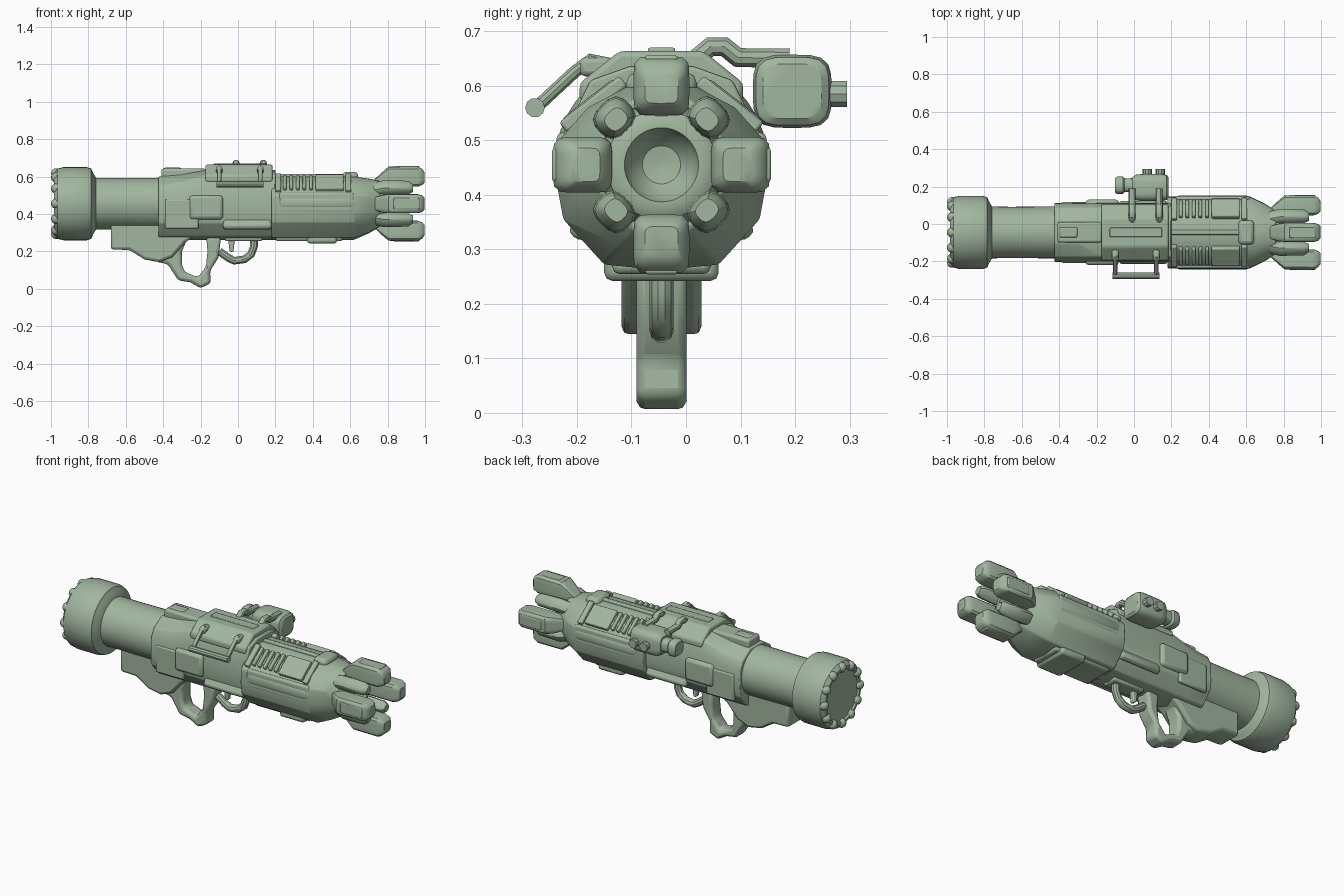
import bpy
import bmesh
from math import cos, sin, pi, radians
from mathutils import Matrix, Vector

if "Cube" in bpy.data.objects:
    bpy.data.objects.remove(bpy.data.objects["Cube"])

AXIS = Vector((0, -.045, .455))

green = bpy.data.materials.new("sage_green")
green.use_nodes = True
green.diffuse_color = (.36, .47, .35, 1)
green.node_tree.nodes["Principled BSDF"].inputs["Base Color"].default_value = green.diffuse_color


def finish(obj, bevel=0.0, angle=35):
    """Material, smooth shading and optional rounded edges."""
    obj.data.materials.clear()
    obj.data.materials.append(green)
    bpy.ops.object.select_all(action='DESELECT')
    obj.select_set(True)
    bpy.context.view_layer.objects.active = obj
    bpy.ops.object.shade_smooth_by_angle(angle=radians(angle))
    if bevel:
        mod = obj.modifiers.new("rounded_edges", 'BEVEL')
        mod.width = bevel
        mod.segments = 2
        mod.limit_method = 'ANGLE'
        mod.angle_limit = radians(30)
    return obj


def from_bmesh(name, bm, bevel=0.0, angle=35):
    bmesh.ops.recalc_face_normals(bm, faces=bm.faces)
    mesh = bpy.data.meshes.new(name)
    bm.to_mesh(mesh)
    bm.free()
    obj = bpy.data.objects.new(name, mesh)
    bpy.context.collection.objects.link(obj)
    return finish(obj, bevel, angle)


def loft(name, rings, bevel=0.0, angle=35):
    """Skin a row of equal rings and close both ends."""
    bm = bmesh.new()
    rows = [[bm.verts.new(p) for p in ring] for ring in rings]
    for a, b in zip(rows, rows[1:]):
        for i in range(len(a)):
            j = (i + 1) % len(a)
            bm.faces.new((a[i], a[j], b[j], b[i]))
    bm.faces.new(rows[0])
    bm.faces.new(rows[-1])
    return from_bmesh(name, bm, bevel, angle)


def hull_ring(x, half):
    """Mirror half a section, listed from the top centre to the bottom centre."""
    side = [Vector((x, AXIS.y + y, z)) for y, z in half]
    other = [Vector((x, AXIS.y - y, z)) for y, z in half[-2:0:-1]]
    return side + other


def soft_ring(x, y, z, half_y, half_z, power=5, count=28):
    ring = []
    for i in range(count):
        c, s = cos(2 * pi * i / count), sin(2 * pi * i / count)
        size = (abs(c) ** power + abs(s) ** power) ** (-1 / power)
        ring.append(Vector((x, y + half_y * c * size, z + half_z * s * size)))
    return ring


def lathe(name, profile, angle=35):
    return loft(name, [soft_ring(x, AXIS.y, AXIS.z, r, r, 2, 40) for x, r in profile], 0, angle)


def slab(name, outline, half_width, bevel):
    """Side outline given thickness across the model."""
    return loft(name, [[Vector((x, AXIS.y + side * half_width, z)) for x, z in outline]
                       for side in (-1, 1)], bevel)


def block(name, centre, size, bevel=.01, tilt=0):
    bm = bmesh.new()
    bmesh.ops.create_cube(bm, size=1)
    bm.transform(Matrix.Translation(centre) @ Matrix.Rotation(tilt, 4, 'X') @ Matrix.Diagonal((*size, 1)))
    return from_bmesh(name, bm, bevel)


def tube(name, points, radius):
    curve = bpy.data.curves.new(name, 'CURVE')
    curve.dimensions = '3D'
    curve.bevel_depth = radius
    curve.bevel_resolution = 3
    curve.use_fill_caps = True
    spline = curve.splines.new('POLY')
    spline.points.add(len(points) - 1)
    for target, p in zip(spline.points, points):
        target.co = (*p, 1)
    obj = bpy.data.objects.new(name, curve)
    bpy.context.collection.objects.link(obj)
    bpy.ops.object.select_all(action='DESELECT')
    obj.select_set(True)
    bpy.context.view_layer.objects.active = obj
    bpy.ops.object.convert(target='MESH')
    return finish(bpy.context.view_layer.objects.active)


def spin(obj, angle):
    """Turn a part about the barrel axis."""
    obj.data.transform(Matrix.Translation(AXIS) @ Matrix.Rotation(angle, 4, 'X') @ Matrix.Translation(-AXIS))


# Rear drum with studs round its rim, and the barrel
lathe("rear_drum", [(-.975, .02), (-.975, .145), (-.985, .15), (-.985, .165), (-.965, .188),
                    (-.93, .196), (-.81, .196), (-.785, .188), (-.775, .165), (-.76, .14)])
lathe("rear_barrel", [(-.79, .139), (-.66, .137), (-.4, .139)])
for k in range(12):
    bm = bmesh.new()
    bmesh.ops.create_uvsphere(bm, u_segments=14, v_segments=8, radius=.027)
    bm.transform(Matrix.Translation(AXIS + Vector((-.973, 0, .162))))
    spin(from_bmesh("drum_stud", bm, 0, 60), k * pi / 6)

# Receiver: shoulders grow towards the front
low = [(.158, .40), (.15, .35), (.09, .28), (0, .262)]
loft("receiver", [hull_ring(x, [(0, top), (.06, top), (.13, shoulder), (.155, shoulder - .05)] + low)
                  for x, top, shoulder in ((-.425, .60, .555), (-.3, .61, .57), (-.17, .635, .61), (.2, .635, .61))],
     .006)
block("rear_top_plate", (-.29, -.045, .612), (.24, .11, .062), .012)
block("rear_top_catch", (-.35, -.045, .62), (.1, .06, .056), .012)
loft("top_rail", [hull_ring(x, [(0, .664), (.077, .664), (.15, .605), (.15, .57), (0, .57)])
                  for x in (-.175, .185)], .01)
block("top_rail_groove_bar", (.01, -.045, .664), (.28, .05, .012), .004)
for side in (-1, 1):
    y = AXIS.y + side * .15
    block("side_box", (-.17, y, .435), (.18, .05, .13), .018)
    block("side_step", (-.3, y, .40), (.18, .025, .16), .01)
    block("lower_side_panel", (.05, AXIS.y + side * .135, .36), (.26, .04, .09), .015, side * .5)

# Fore body and the cone leading to the muzzle
fore = [(0, .60), (.06, .60), (.135, .56), (.188, .50), (.192, .42), (.18, .355), (.105, .272), (0, .262)]
nose = [(0, .578), (.05, .575), (.085, .55), (.115, .49), (.115, .42), (.09, .365), (.05, .335), (0, .332)]
middle = [((a + c) / 2, (b + d) / 2) for (a, b), (c, d) in zip(fore, nose)]
loft("fore_body", [hull_ring(.18, fore), hull_ring(.62, fore), hull_ring(.7, middle), hull_ring(.76, nose)], .006)
block("belly_box", (.45, -.045, .275), (.16, .21, .066), .015)
block("belly_plate", (.38, -.045, .275), (.36, .18, .04), .012)
block("top_spine", (.4, -.045, .602), (.4, .025, .022), .006)
block("front_hump", (.6, -.045, .6), (.085, .13, .05), .02)
for side in (-1, 1):
    def slope(name, x, size, drop=0.0):
        block(name, (x, AXIS.y + side * .125, .566 - drop), size, .006, -side * .66)
    for x in (.215, .59):
        slope("grille_end", x, (.03, .14, .025))
    for k in range(5):
        slope("grille_rib", .25 + k * .035, (.018, .11, .03))
    slope("grille_cover", .49, (.15, .12, .034), .003)
    block("side_channel", (.42, AXIS.y + side * .18, .462), (.4, .026, .105), .012)
    loft("side_bar", [soft_ring(x, AXIS.y + side * .184, .46, .013 * f, .03 * f, 2.5, 16)
                      for x, f in ((.225, .5), (.24, 1), (.6, 1), (.62, .5))])

# Muzzle hub with a hollow bore, four claws and four lugs between them
lathe("muzzle_hub", [(.7, .12), (.77, .115), (.81, .10), (.82, .085), (.82, .068), (.79, .06), (.765, .035), (.76, .005)])
for k in range(4):
    claw = loft("muzzle_claw", [soft_ring(x, AXIS.y, AXIS.z + r, .051 * w, .054 * h, 6)
                                for x, r, w, h in ((.72, .105, .6, .3), (.77, .13, .9, .7), (.805, .144, 1, 1),
                                                   (.96, .145, 1, 1), (.985, .143, .88, .8), (.998, .14, .6, .5))])
    cap = block("claw_cap", AXIS + Vector((.9, 0, .195)), (.14, .06, .012), .005)
    lug = loft("muzzle_lug", [soft_ring(x, AXIS.y, AXIS.z + r, .034 * f, .03 * f, 3, 16)
                              for x, r, f in ((.7, .10, 1), (.78, .122, 1.1), (.91, .122, 1), (.935, .118, .6))])
    for part in (claw, cap):
        spin(part, k * pi / 2)
    spin(lug, pi / 4 + k * pi / 2)

# Underside: stock, grip loop, trigger and guard
slab("lower_stock", [(-.68, .36), (-.68, .21), (-.58, .208), (-.5, .157), (-.42, .142), (-.35, .17),
                     (-.28, .25), (-.2, .30), (-.2, .36)], .073, .015)
slab("grip_loop", [(-.44, .145), (-.375, .132), (-.32, .045), (-.255, .035), (-.2, .003), (-.145, .03), (-.15, .095),
                   (-.105, .165), (-.09, .28), (-.17, .28), (-.163, .2), (-.172, .115), (-.215, .062),
                   (-.285, .09), (-.3, .13), (-.3, .2), (-.265, .28), (-.4, .28)], .046, .016)
tube("trigger_guard", [(x, AXIS.y, z) for x, z in ((-.1, .2), (-.05, .165), (-.02, .15), (.035, .158),
                                                  (.07, .185), (.085, .225), (.085, .28))], .022)
slab("trigger", [(-.055, .28), (-.045, .2), (-.025, .195), (-.015, .28)], .015, .006)
block("guard_mount", (.03, -.045, .272), (.2, .09, .035), .01)

# Folding carry handle on the right
for x in (-.1, .12):
    tube("handle_arm", [(x, y, z) for y, z in ((-.14, .64), (-.175, .648), (-.205, .625), (-.275, .56))], .012)
    block("handle_hinge", (x, -.165, .635), (.035, .06, .035), .01)
tube("handle_bar", [(-.115, -.277, .56), (.135, -.277, .56)], .018)

# Sight on the left, carried on two bent arms
loft("sight_body", [soft_ring(x, .195, .59, .072 * f, .067 * f, 4)
                    for x, f in ((-.01, .75), (.01, .95), (.04, 1), (.15, 1), (.175, .93), (.185, .75))])
loft("sight_eyepiece", [soft_ring(x, .207, .59, r, r, 3, 20)
                        for x, r in ((-.102, .038), (-.09, .046), (-.06, .046), (-.05, .036), (.02, .04))])
for x in (-.01, .135):
    tube("sight_arm", [(x, y, z) for y, z in ((.02, .65), (.045, .672), (.07, .672), (.095, .652), (.19, .65))], .019)
for x in (.07, .14):
    tube("sight_knob", [(x, .24, .585), (x, .295, .585)], .025)
